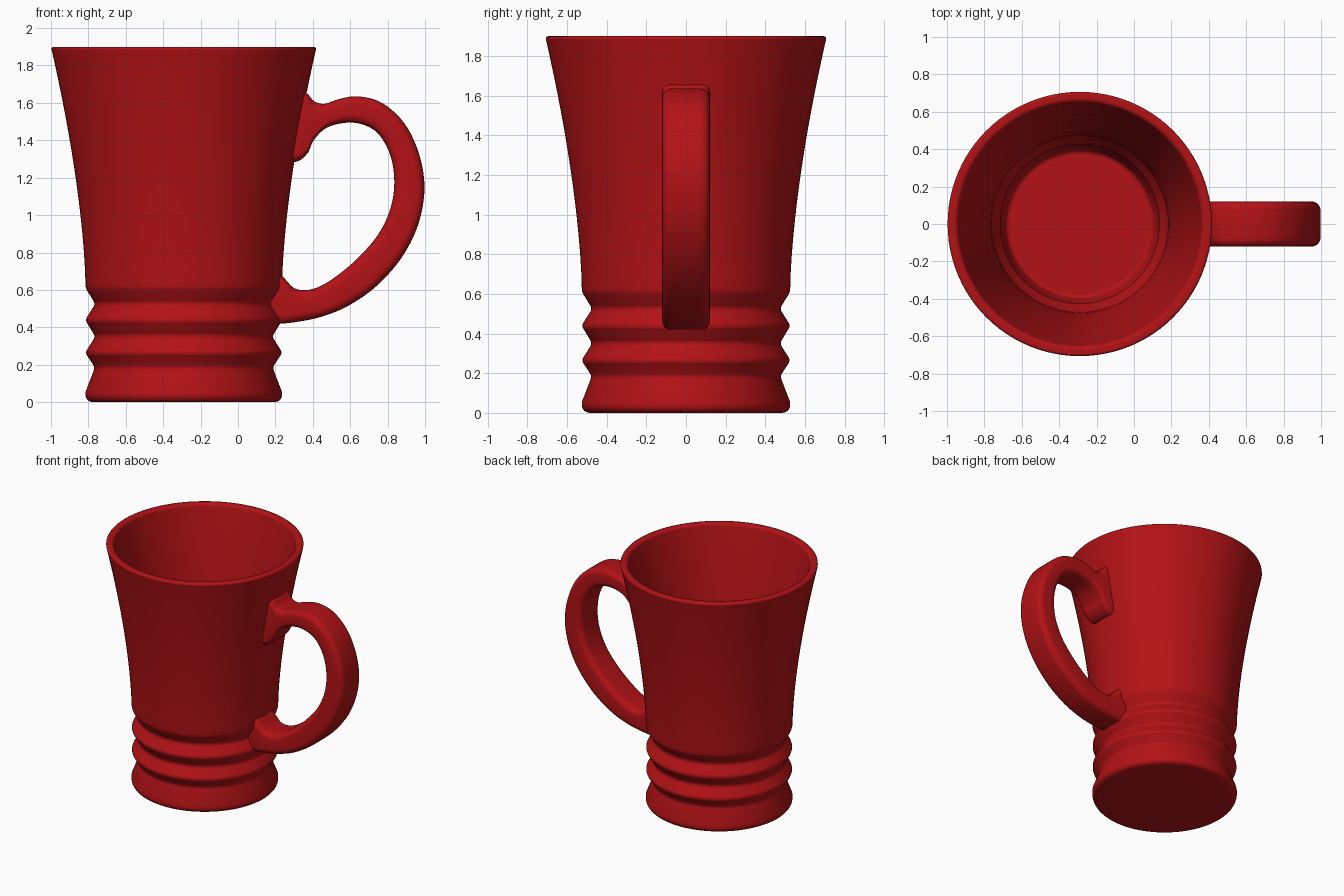
import bpy, bmesh, math
from mathutils import Vector

if "Cube" in bpy.data.objects:
    bpy.data.objects.remove(bpy.data.objects["Cube"])

red = bpy.data.materials.new("red_glaze")
red.diffuse_color = (0.45, 0.006, 0.008, 1)
red.use_nodes = True
red.node_tree.nodes["Principled BSDF"].inputs["Base Color"].default_value = red.diffuse_color
CX = -0.29      # axis of the cup
SEG = 96


def finish(bm, name, angle):
    bmesh.ops.recalc_face_normals(bm, faces=bm.faces)
    me = bpy.data.meshes.new(name)
    bm.to_mesh(me)
    bm.free()
    ob = bpy.data.objects.new(name, me)
    bpy.context.collection.objects.link(ob)
    me.materials.append(red)
    bpy.ops.object.select_all(action='DESELECT')
    ob.select_set(True)
    bpy.context.view_layer.objects.active = ob
    bpy.ops.object.shade_smooth_by_angle(angle=math.radians(angle))
    return ob


def bridge(bm, a, b):
    n = len(a)
    for i in range(n):
        bm.faces.new((a[i], a[(i + 1) % n], b[(i + 1) % n], b[i]))


# Cup: ridged foot, flared wall, rim, inner wall and floor as one lathed profile
def flare(z):
    return 0.525 + 0.185 * max(0, (z - 0.61) / 1.29) ** 1.6


foot = [(0.50, 0), (0.525, 0.02), (0.525, 0.055), (0.475, 0.185), (0.527, 0.265),
        (0.473, 0.35), (0.527, 0.44), (0.473, 0.525)]
zs = [0.61 + 1.29 * i / 14 for i in range(15)]
outer = [(flare(z), z) for z in zs]
inner = [(flare(z) - 0.055, z) for z in reversed(zs)]
base = [(0.425, 0.53), (0.42, 0.2), (0.39, 0.12)]
bm = bmesh.new()
rings = []
for r, z in foot + outer + inner + base:
    rings.append([bm.verts.new((CX + r * math.cos(math.tau * i / SEG),
                                r * math.sin(math.tau * i / SEG), z)) for i in range(SEG)])
for a, b in zip(rings, rings[1:]):
    bridge(bm, a, b)
bm.faces.new(rings[0])
bm.faces.new(rings[-1])
cup = finish(bm, "cup", 60)
bevel = cup.modifiers.new("soft_edges", 'BEVEL')
bevel.width = 0.016
bevel.segments = 3
bevel.limit_method = 'ANGLE'
bevel.angle_limit = math.radians(25)

# Handle: outer and inner side outlines (x, z), swept with a rounded section
pairs = [((0.33, 1.68), (0.26, 1.28)), ((0.375, 1.645), (0.325, 1.29)),
         ((0.405, 1.61), (0.375, 1.335)), ((0.46, 1.595), (0.405, 1.40)),
         ((0.54, 1.62), (0.48, 1.47)), ((0.64, 1.635), (0.61, 1.495)),
         ((0.77, 1.60), (0.72, 1.46)), ((0.89, 1.49), (0.785, 1.385)),
         ((0.967, 1.33), (0.825, 1.28)), ((0.997, 1.15), (0.835, 1.15)),
         ((0.967, 0.96), (0.81, 1.02)), ((0.88, 0.78), (0.745, 0.89)),
         ((0.74, 0.62), (0.63, 0.76)), ((0.58, 0.51), (0.50, 0.655)),
         ((0.44, 0.455), (0.40, 0.605)), ((0.32, 0.43), (0.31, 0.605)),
         ((0.23, 0.42), (0.25, 0.66)), ((0.145, 0.42), (0.205, 0.71))]


def smooth_path(pts, steps=5):
    p = [Vector(q) for q in pts]
    p = [2 * p[0] - p[1]] + p + [2 * p[-1] - p[-2]]
    out = []
    for a, b, c, d in zip(p, p[1:], p[2:], p[3:]):
        for k in range(steps):
            t = k / steps
            out.append(0.5 * (2 * b + (c - a) * t + (2 * a - 5 * b + 4 * c - d) * t * t
                              + (3 * b - a - 3 * c + d) * t ** 3))
    return out + [p[-2]]


HALF, RAD = 0.12, 0.045
bm = bmesh.new()
loops = []
for o, n in zip(smooth_path([p[0] for p in pairs]), smooth_path([p[1] for p in pairs])):
    mid, half = (o + n) / 2, (o - n) / 2
    h = half.length
    axis = half.normalized()
    ring = []
    for q, (sy, sn) in enumerate([(1, 1), (-1, 1), (-1, -1), (1, -1)]):
        for k in range(6):
            a = math.pi / 2 * (q + k / 5)
            y = sy * (HALF - RAD) + RAD * math.cos(a)
            d = sn * (h - RAD) + RAD * math.sin(a)
            c = mid + axis * d
            ring.append(bm.verts.new((c.x, y, c.y)))
    loops.append(ring)
for a, b in zip(loops, loops[1:]):
    bridge(bm, a, b)
bm.faces.new(loops[0])
bm.faces.new(loops[-1])
finish(bm, "handle", 50)
